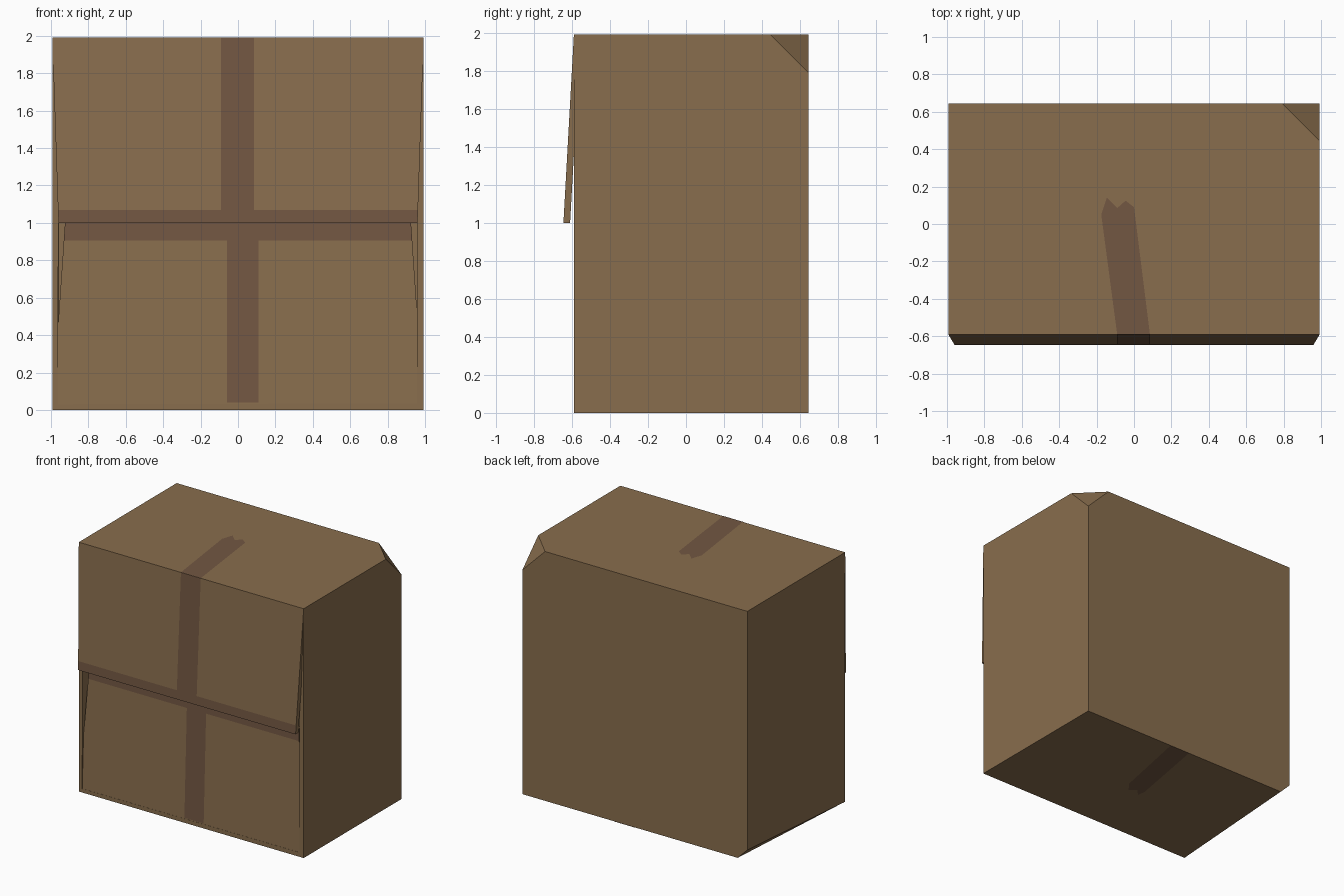
import bpy, bmesh, math
from mathutils import Vector

if "Cube" in bpy.data.objects:
    bpy.data.objects.remove(bpy.data.objects["Cube"])

W, YF, YB, H, T = 0.993, -0.59, 0.645, 1.99, 0.035   # half width, front, back, height, board


def material(name, rgb):
    m = bpy.data.materials.new(name)
    m.diffuse_color = (*rgb, 1)
    m.use_nodes = True
    m.node_tree.nodes["Principled BSDF"].inputs["Base Color"].default_value = m.diffuse_color
    return m


card = material("cardboard", (0.25, 0.155, 0.075))
paper = material("tape", (0.17, 0.095, 0.055))


def finish(name, bm, mat):
    me = bpy.data.meshes.new(name)
    bm.to_mesh(me)
    bm.free()
    me.materials.append(mat)
    ob = bpy.data.objects.new(name, me)
    bpy.context.collection.objects.link(ob)
    return ob


def hull(points):
    bm = bmesh.new()
    verts = [bm.verts.new(p) for p in points]
    bmesh.ops.convex_hull(bm, input=verts)
    bmesh.ops.dissolve_limit(bm, angle_limit=math.radians(0.5), verts=bm.verts[:], edges=bm.edges[:])
    bmesh.ops.recalc_face_normals(bm, faces=bm.faces[:])
    return bm


# Box body: hollow, open at the front, with two dented corners
c, d = 0.2, 0.085
bm = hull([(x, YF, z) for x in (-W, W) for z in (0, H)] + [
    (W, YB, 0), (-W, YB, H),
    (W - c, YB, H), (W, YB - c, H), (W, YB, H - c),
    (-W, YB, d), (-W + d, YB, 0)])
bmesh.ops.delete(bm, geom=[f for f in bm.faces if f.normal.y < -0.9], context='FACES')
body = finish("box_body", bm, card)
mod = body.modifiers.new("board", 'SOLIDIFY')
mod.thickness, mod.offset, mod.use_even_offset = T, -1, True


# Front flaps: tapered boards hinged at top and bottom
def flap(name, z0, y0, w0, z1, y1, w1):
    ends = ((z0, y0, w0), (z1, y1, w1))
    pts = [(s * w, y + t, z) for z, y, w in ends for s in (-1, 1) for t in (0, T)]
    finish(name, hull(pts), card)


UP_Y, LOW_Y, MID = -0.645, -0.555, 1.0
flap("upper_flap", H, YF, W, MID, UP_Y, 0.96)
flap("lower_flap", 0.0, YF, W, MID, LOW_Y, 0.925)


# Tape: thin flat strips lying just above each surface
def tape(name, points, normal):
    n = Vector(normal)
    bm = bmesh.new()
    f = bm.faces.new([bm.verts.new(Vector(p) + n * 0.0015) for p in points])
    f.normal_update()
    if f.normal.dot(n) < 0:
        f.normal_flip()
    finish(name, bm, paper)


def upper(x, z):
    return (x, YF + (UP_Y - YF) * (H - z) / (H - MID), z)


def lower(x, z):
    return (x, YF + (LOW_Y - YF) * z / MID, z)


def strip(name, on, x0, x1, z0, z1, x0t=None, x1t=None):
    x0t = x0 if x0t is None else x0t
    x1t = x1 if x1t is None else x1t
    tape(name, [on(x0, z0), on(x1, z0), on(x1t, z1), on(x0t, z1)], (0, -1, 0))


strip("upper_vertical_tape", upper, -0.09, 0.085, 1.07, H)
strip("upper_seam_tape", upper, -0.96, 0.96, MID, 1.07)
strip("lower_vertical_tape", lower, -0.06, 0.11, 0.04, 0.905)
strip("lower_seam_tape", lower, -0.931, 0.931, 0.905, MID, -0.925, 0.925)

# Torn tape ends on the top and the underside
torn_top = [(-0.09, YF), (0.085, YF), (0.0, 0.09), (-0.045, 0.125),
            (-0.09, 0.085), (-0.145, 0.14), (-0.175, 0.05)]
tape("top_tape", [(x, y, H) for x, y in torn_top], (0, 0, 1))
torn_base = [(0.18, YB), (0.0, YB), (-0.12, -0.02), (-0.11, -0.085),
             (-0.06, -0.03), (-0.01, -0.075), (0.05, 0.0)]
tape("bottom_tape", [(x, y, 0) for x, y in torn_base], (0, 0, -1))
